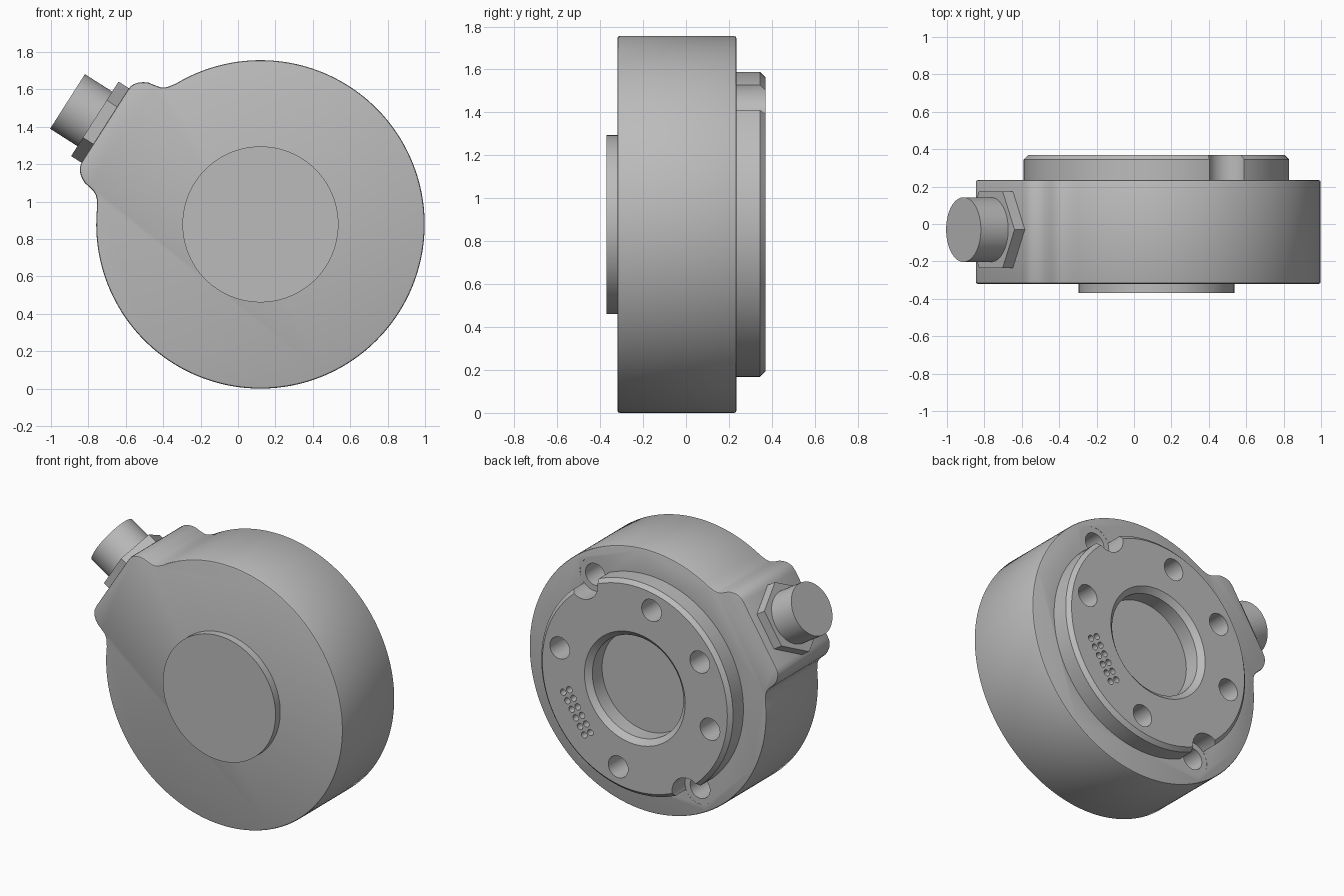
import bpy, bmesh, math
from mathutils import Matrix, Vector

if "Cube" in bpy.data.objects:
    bpy.data.objects.remove(bpy.data.objects["Cube"])

CX, CZ, R = 0.12, 0.878, 0.878          # disc centre and radius
BACK, FRONT, FLANGE = 0.235, -0.32, 0.37
TH = math.radians(147.5)                # direction of the connector
OUT = Vector((math.cos(TH), 0, math.sin(TH)))
TAN = Vector((math.sin(TH), 0, -math.cos(TH)))

grey = bpy.data.materials.new("metal grey")
grey.diffuse_color = (0.5, 0.5, 0.5, 1)
grey.use_nodes = True
grey.node_tree.nodes["Principled BSDF"].inputs["Base Color"].default_value = grey.diffuse_color


def lathe(bm, prof, m, n=96):
    """Closed turned solid around local z from (radius, height) points."""
    rings = [[bm.verts.new(m @ Vector((r * math.cos(2 * math.pi * i / n),
                                       r * math.sin(2 * math.pi * i / n), h)))
              for i in range(n)] for r, h in prof]
    for a, b in zip(rings, rings[1:]):
        for i in range(n):
            j = (i + 1) % n
            bm.faces.new((a[i], a[j], b[j], b[i]))
    bm.faces.new(rings[0][::-1])
    bm.faces.new(rings[-1])


def finish(bm, name):
    bmesh.ops.recalc_face_normals(bm, faces=bm.faces)
    me = bpy.data.meshes.new(name)
    bm.to_mesh(me)
    bm.free()
    me.materials.append(grey)
    ob = bpy.data.objects.new(name, me)
    bpy.context.collection.objects.link(ob)
    return ob


def select(ob):
    bpy.ops.object.select_all(action='DESELECT')
    ob.select_set(True)
    bpy.context.view_layer.objects.active = ob


def smooth(ob):
    select(ob)
    bpy.ops.object.shade_smooth_by_angle(angle=math.radians(30))


def boolean(ob, other, op):
    select(ob)
    mod = ob.modifiers.new(op, 'BOOLEAN')
    mod.object, mod.operation, mod.solver = other, op, 'EXACT'
    bpy.ops.object.modifier_apply(modifier=mod.name)
    bpy.data.objects.remove(other)


def along_y(r=0.0, deg=0.0):
    """Frame whose z runs to the back, at a polar place on the disc."""
    a = math.radians(deg)
    return (Matrix.Translation((CX + r * math.cos(a), 0, CZ + r * math.sin(a)))
            @ Matrix.Rotation(-math.pi / 2, 4, 'X'))


# Housing outline: round disc plus a flat pad for the connector
centre = Vector((CX, 0, CZ))
off = math.atan2(0.39, 0.783)
pts = []
for i in range(145):
    a = TH + off + (2 * math.pi - 2 * off) * i / 144
    pts.append(centre + R * Vector((math.cos(a), 0, math.sin(a))))
pad = [(.81, .357), (.825, .342), (.845, .331), (.875, .324), (.91, .318),
       (.935, .306), (.957, .29), (.973, .27), (.982, .25), (.985, .225)]
pts += [centre + OUT * a + TAN * t for a, t in pad]
pts += [centre + OUT * a - TAN * t for a, t in reversed(pad)]

bm = bmesh.new()
f = bm.faces.new([bm.verts.new(p + Vector((0, FRONT, 0))) for p in pts])
ext = bmesh.ops.extrude_face_region(bm, geom=[f])
bmesh.ops.translate(bm, vec=(0, BACK - FRONT, 0),
                    verts=[v for v in ext['geom'] if isinstance(v, bmesh.types.BMVert)])
bmesh.ops.recalc_face_normals(bm, faces=bm.faces)
rims = [e for e in bm.edges if abs(e.verts[0].co.y - e.verts[1].co.y) < 1e-5]
bmesh.ops.bevel(bm, geom=rims, offset=0.011, segments=2, profile=0.5, affect='EDGES')
housing = finish(bm, "housing")

# Raised mounting flange on the back
bm = bmesh.new()
lathe(bm, [(.71, .15), (.71, FLANGE - .025), (.685, FLANGE)], along_y(), 128)
boolean(housing, finish(bm, "flange"), 'UNION')

# Bore, screw holes, counterbored rim notches and pin sockets
bm = bmesh.new()
lathe(bm, [(.337, BACK), (.337, .338), (.373, FLANGE), (.373, .5)], along_y())
for deg in (12.5, 102.5, 147.5, 192.5, 282.5):
    lathe(bm, [(.073, .0), (.073, .5)], along_y(.57, deg), 32)
for deg in (57.5, 237.5):
    lathe(bm, [(.073, .0), (.073, BACK - .001), (.112, BACK - .001), (.112, .5)],
          along_y(.722, deg), 40)
a = math.radians(-32.5)
for row in range(6):
    for col in (-1, 1):
        r, t = .51 + col * .027, (row - 2.5) * .058
        lathe(bm, [(.021, .3), (.021, .5)],
              along_y(math.hypot(r, t), math.degrees(a + math.atan2(t, r))), 14)
boolean(housing, finish(bm, "cutters"), 'DIFFERENCE')
smooth(housing)

# Low round boss on the front
bm = bmesh.new()
lathe(bm, [(.417, -.37), (.417, FRONT)], along_y())
smooth(finish(bm, "front_boss"))

# Connector: hex nut and round plug on the pad
m = Matrix.Translation((CX, -.03, CZ)) @ Matrix.Rotation(math.pi / 2 - TH, 4, 'Y')
bm = bmesh.new()
lathe(bm, [(.236, .98), (.236, 1.05)], m, 6)
smooth(finish(bm, "connector_nut"))
bm = bmesh.new()
lathe(bm, [(.173, 1.05), (.173, 1.223)], m, 64)
smooth(finish(bm, "connector_plug"))
